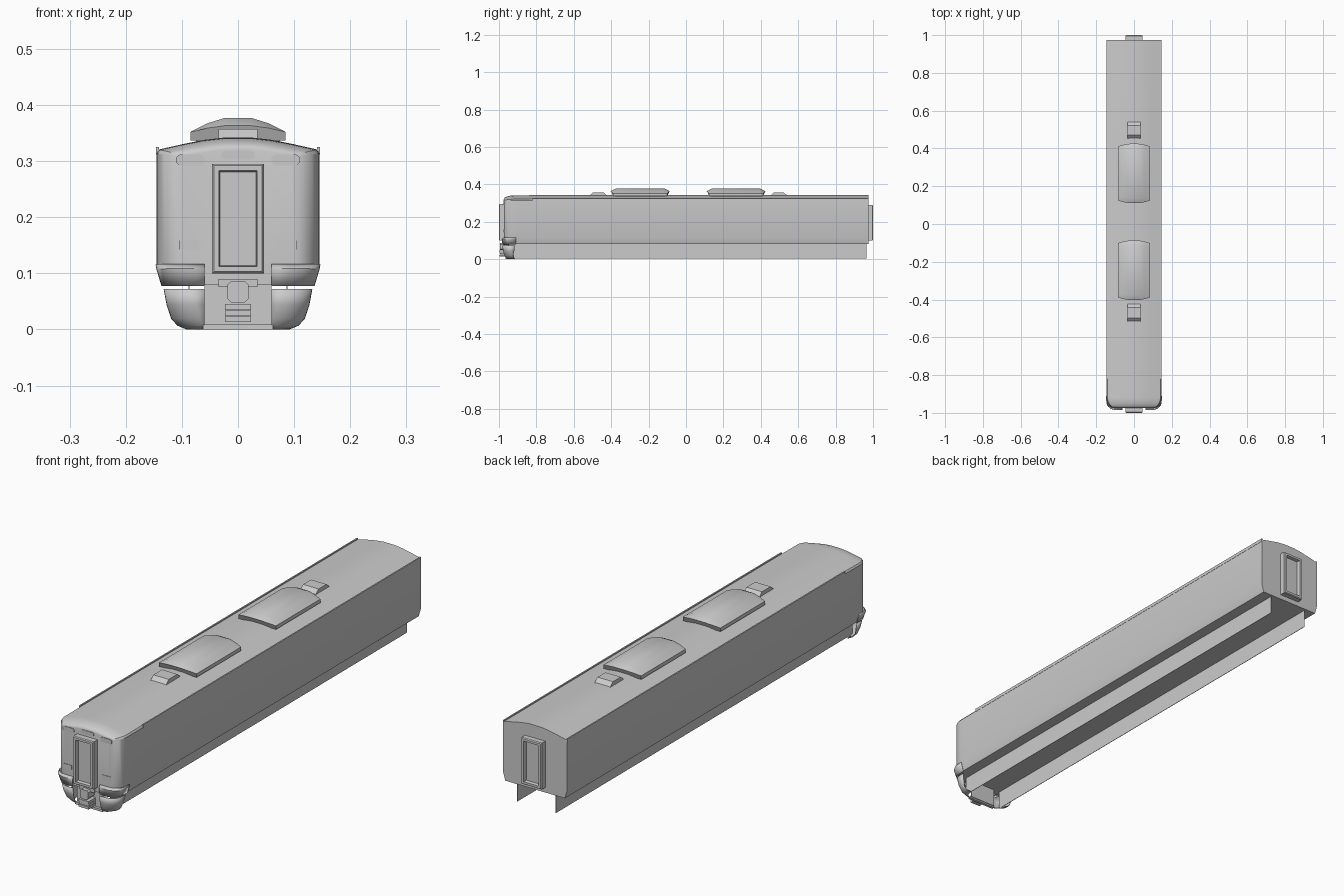
import bpy, bmesh, math

if "Cube" in bpy.data.objects:
    bpy.data.objects.remove(bpy.data.objects["Cube"])


def finish(bm, name, smooth=False, thickness=0, mirror=False):
    if not thickness:
        bmesh.ops.recalc_face_normals(bm, faces=bm.faces)
    me = bpy.data.meshes.new(name)
    bm.to_mesh(me)
    bm.free()
    ob = bpy.data.objects.new(name, me)
    bpy.context.collection.objects.link(ob)
    if mirror:
        ob.modifiers.new("Mirror", 'MIRROR').use_clip = False
    if thickness:
        m = ob.modifiers.new("Solidify", 'SOLIDIFY')
        m.thickness = thickness
        m.offset = 0
    if smooth:
        bpy.ops.object.select_all(action='DESELECT')
        ob.select_set(True)
        bpy.context.view_layer.objects.active = ob
        bpy.ops.object.shade_smooth_by_angle(angle=math.radians(30))
    return ob


def loft(name, rings, closed=True, cap=True, **kw):
    """Bridge successive rings of points with quads."""
    bm = bmesh.new()
    vs = [[bm.verts.new(p) for p in r] for r in rings]
    n = len(rings[0])
    for a, b in zip(vs, vs[1:]):
        for i in range(n if closed else n - 1):
            j = (i + 1) % n
            bm.faces.new((a[i], a[j], b[j], b[i]))
    if closed and cap:
        bm.faces.new(vs[0])
        bm.faces.new(vs[-1])
    return finish(bm, name, **kw)


def box(name, x, y, z, **kw):
    ring = lambda yy: [(x[0], yy, z[0]), (x[1], yy, z[0]), (x[1], yy, z[1]), (x[0], yy, z[1])]
    return loft(name, [ring(y[0]), ring(y[1])], **kw)


# Car body with rounded cab nose
half = [(0.135, 0.08), (0.145, 0.115), (0.145, 0.314), (0.14, 0.321),
        (0.10, 0.330), (0.06, 0.338), (0.025, 0.342)]
profile = half + [(-x, z) for x, z in reversed(half)]


def section(y, w, top):
    return [(x * w / 0.145, y, z if z < 0.3 else 0.3 + (z - 0.3) * (top - 0.3) / 0.042)
            for x, z in profile]


rings = [section(0.975, 0.145, 0.342), section(-0.82, 0.145, 0.342), section(-0.89, 0.145, 0.341)]
for i in range(9):
    t = math.radians(90 * i / 8)
    rings.append(section(-0.918 - 0.055 * math.sin(t), 0.1 + 0.045 * math.cos(t),
                         0.341 - 0.02 * (1 - math.cos(t))))
loft("car_body", rings, smooth=True)

# Rain gutters along the roof edges
box("roof_gutter", (0.1405, 0.146), (-0.82, 0.975), (0.312, 0.325), mirror=True)

# Thin side skirts
box("side_skirt", (0.0865, 0.0885), (-0.95, 0.966), (0.004, 0.081), mirror=True)


# Wrap-around panels under the nose
def wrap(z, w, front, rear, r=0.05, inner=0.06):
    cx = max(w - r, inner + 0.002)
    pts = [(inner, front, z)]
    for i in range(9):
        t = math.radians(90 * i / 8)
        pts.append((cx + (w - cx) * math.sin(t), front + r * 0.8 * (1 - math.cos(t)), z))
    return pts + [(w, rear, z)]


loft("nose_apron", [wrap(0.116, 0.1455, -0.976, -0.91), wrap(0.108, 0.144, -0.984, -0.91),
                    wrap(0.078, 0.135, -0.980, -0.91)],
     closed=False, smooth=True, thickness=0.003, mirror=True)
loft("front_skirt", [wrap(0.072, 0.131, -0.980, -0.915), wrap(0.045, 0.126, -0.977, -0.918),
                     wrap(0.02, 0.118, -0.970, -0.924), wrap(0.008, 0.107, -0.962, -0.921),
                     wrap(0.001, 0.09, -0.955, -0.914)],
     closed=False, smooth=True, thickness=0.003, mirror=True)
box("front_skirt_bar", (-0.062, 0.062), (-0.964, -0.952), (0.0, 0.009))
box("coupler_back_plate", (-0.06, 0.06), (-0.953, -0.949), (0.006, 0.08))
box("coupler_mount", (-0.035, 0.035), (-0.978, -0.95), (0.076, 0.09))

# Coupler head (octagonal) and stepped jumper plate below
octagon = [(0.012, 0.048), (0.019, 0.055), (0.019, 0.079), (0.012, 0.086)]
octagon += [(-x, z) for x, z in reversed(octagon)]
loft("coupler_head", [[(x, y, z) for x, z in octagon] for y in (-0.995, -0.95)])
for k in range(3):
    box("jumper_plate", (-0.023, 0.023), (-0.998 + 0.004 * (k % 2), -0.95),
        (0.013 + 0.011 * k, 0.023 + 0.011 * k))


# Gangway doors at both ends: a chamfered surround with recessed panel
def gangway(name, base, s, z0, z1):
    def r(w, y, d):
        return [(-w, y, z0 + d), (w, y, z0 + d), (w, y, z1 - d), (-w, y, z1 - d)]
    tip = s * 1.0
    loft(name, [r(0.046, base, 0), r(0.046, tip - s * 0.004, 0), r(0.043, tip, 0.003),
                r(0.034, tip, 0.012), r(0.032, tip - s * 0.014, 0.014)])


gangway("front_gangway", -0.965, -1, 0.10, 0.295)
gangway("rear_gangway", 0.97, 1, 0.10, 0.29)


# Roof equipment: shallow arched covers with sloping ends
def roof_unit(name, y0, y1, w, base, eave, top, slope):
    flat = w * 0.28
    xs = [w, w * 0.64, flat, -flat, -w * 0.64, -w]
    hs = [0, 0.62, 1, 1, 0.62, 0]

    def r(y, f, bow):
        d = 1 if y > (y0 + y1) / 2 else -1
        arch = [(x, y + d * bow * h, eave + (top - eave) * h * f) for x, h in zip(xs, hs)]
        return [(-w, y, base), (w, y, base)] + arch
    b = slope * 0.7
    loft(name, [r(y0 + b, 0.45, b), r(y0 + b + slope, 1, b * 0.5),
                r(y1 - b - slope, 1, b * 0.5), r(y1 - b, 0.45, b)], smooth=True)


for a, b in ((0.11, 0.425), (-0.403, -0.087)):
    roof_unit("air_conditioner", a, b, 0.085, 0.337, 0.352, 0.377, 0.02)
    box("air_conditioner_base", (-0.075, 0.075), (a + 0.025, b - 0.025), (0.325, 0.339))
for a, b in ((0.453, 0.54), (-0.515, -0.423)):
    prof = [(a, 0.335), (a, 0.341), (a + 0.018, 0.357), (b - 0.018, 0.357), (b, 0.341), (b, 0.335)]
    loft("roof_vent", [[(x, y, z) for y, z in prof] for x in (-0.035, 0.035)])


# Lamp lenses and destination panel: flush capsules on the cab face
def capsule(name, cx, z, hw, hh, front, **kw):
    pts = []
    for i in range(16):
        t = 2 * math.pi * (i + 0.5) / 16
        c = math.cos(t)
        pts.append((cx + math.copysign(hw - hh, c) + hh * c, z + hh * math.sin(t)))
    loft(name, [[(x, y, zz) for x, zz in pts] for y in (front, -0.95)], **kw)


capsule("destination_panel", 0, 0.311, 0.03, 0.008, -0.975)
capsule("headlight", 0.085, 0.302, 0.026, 0.010, -0.975, mirror=True)
box("tail_lamp", (0.07, 0.105), (-0.975, -0.955), (0.143, 0.159), mirror=True)
